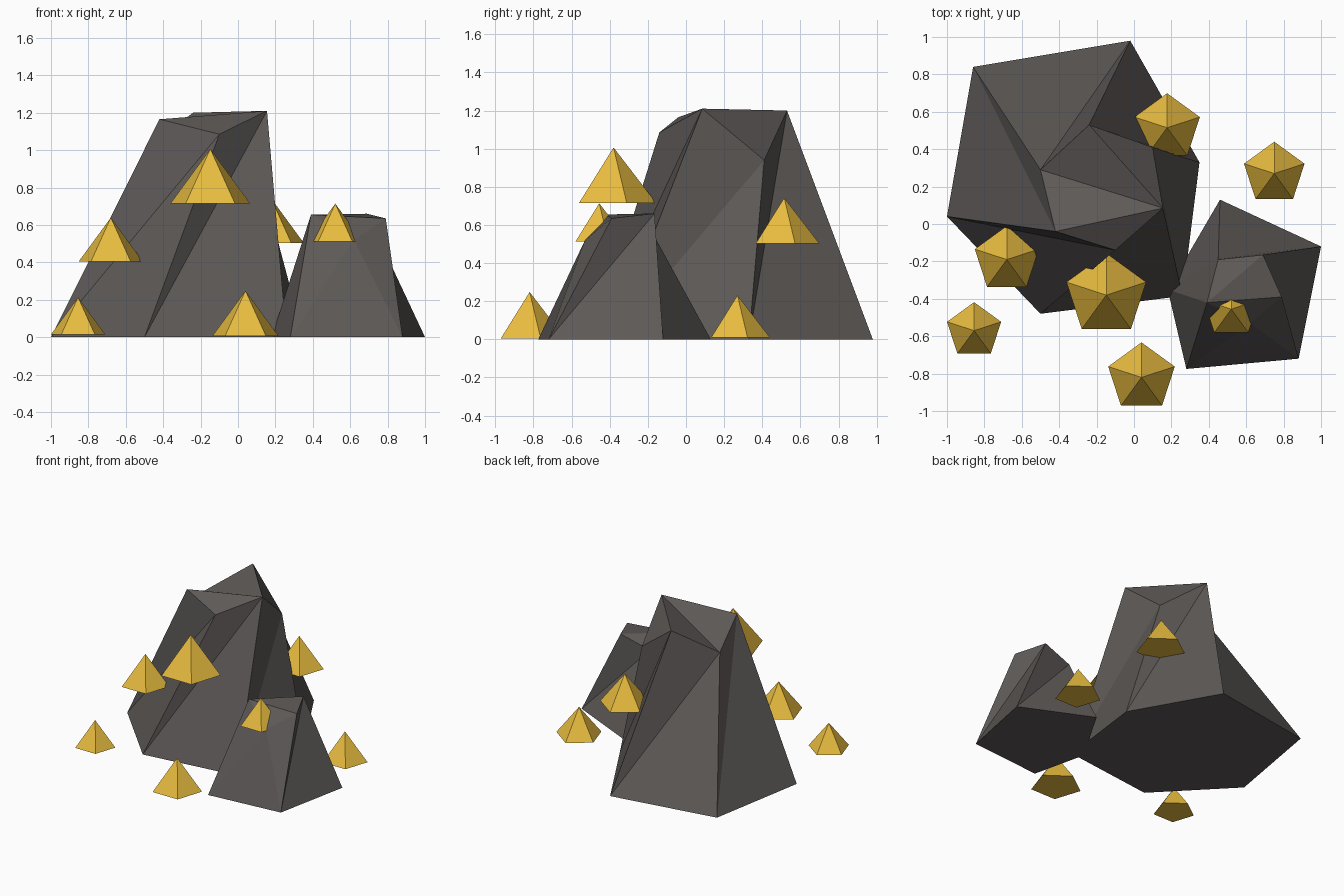
import bpy, bmesh, math

if "Cube" in bpy.data.objects:
    bpy.data.objects.remove(bpy.data.objects["Cube"])


def material(name, rgb):
    m = bpy.data.materials.new(name)
    m.diffuse_color = (*rgb, 1)
    m.use_nodes = True
    m.node_tree.nodes["Principled BSDF"].inputs["Base Color"].default_value = m.diffuse_color
    return m


STONE = material("dark_stone", (0.11, 0.10, 0.095))
GOLD = material("gold", (0.80, 0.50, 0.05))


def rock(name, base, top, faces):
    """Faceted boulder: lower-case letters are base points, upper-case are top points."""
    bm = bmesh.new()
    v = {chr(97 + i): bm.verts.new((x, y, 0)) for i, (x, y) in enumerate(base)}
    v.update({chr(65 + i): bm.verts.new(p) for i, p in enumerate(top)})
    bm.faces.new([v[chr(97 + i)] for i in reversed(range(len(base)))])
    for f in faces.split():
        bm.faces.new([v[c] for c in f])
    bmesh.ops.recalc_face_normals(bm, faces=bm.faces)
    me = bpy.data.meshes.new(name)
    bm.to_mesh(me)
    bm.free()
    me.materials.append(STONE)
    bpy.context.collection.objects.link(bpy.data.objects.new(name, me))


# Large boulder: six-sided base, uneven six-point crown
rock("large_rock",
     [(-.5, -.48), (.26, -.385), (.35, .33), (-.02, .98), (-.86, .84), (-1, .04)],
     [(-.1, -.14, 1.085), (.155, .085, 1.21), (.1, .41, .94),
      (-.24, .53, 1.2), (-.5, .29, 1.005), (-.42, -.04, 1.165)],
     "abB aBA bCB bcC cDC cdD dED deE eFE efF fAF faA FAB FBE EBD DBC")

# Small boulder: five-sided base, uneven five-point crown
rock("small_rock",
     [(.28, -.775), (.88, -.72), (1, -.12), (.46, .13), (.18, -.35)],
     [(.62, -.53, .52), (.79, -.39, .635), (.69, -.165, .66),
      (.45, -.19, .585), (.39, -.42, .655)],
     "abA bBA bCB bcC cDC cdD deD eED eaE aAE EAB EBC ECD")

# Gold crystals: five-sided pyramids (x, y, base z, radius)
crystals = [(-.68, -.19, .405, .18), (-.148, -.38, .715, .224), (-.855, -.57, .015, .152),
            (.04, -.82, .005, .187), (.75, .27, .01, .17), (.177, .515, .503, .184),
            (.52, -.455, .512, .155)]
for i, (x, y, z, r) in enumerate(crystals):
    h = 1.3 * r
    bpy.ops.mesh.primitive_cone_add(vertices=5, radius1=r, radius2=0, depth=h,
                                    location=(x, y, z + h / 2))
    ob = bpy.context.object
    ob.name = f"gold_crystal_{i + 1}"
    # point one base corner to the back
    top = max(ob.data.vertices, key=lambda p: p.co.xy.length).co
    ob.rotation_euler.z = math.pi / 2 - math.atan2(top.y, top.x)
    ob.data.materials.append(GOLD)
